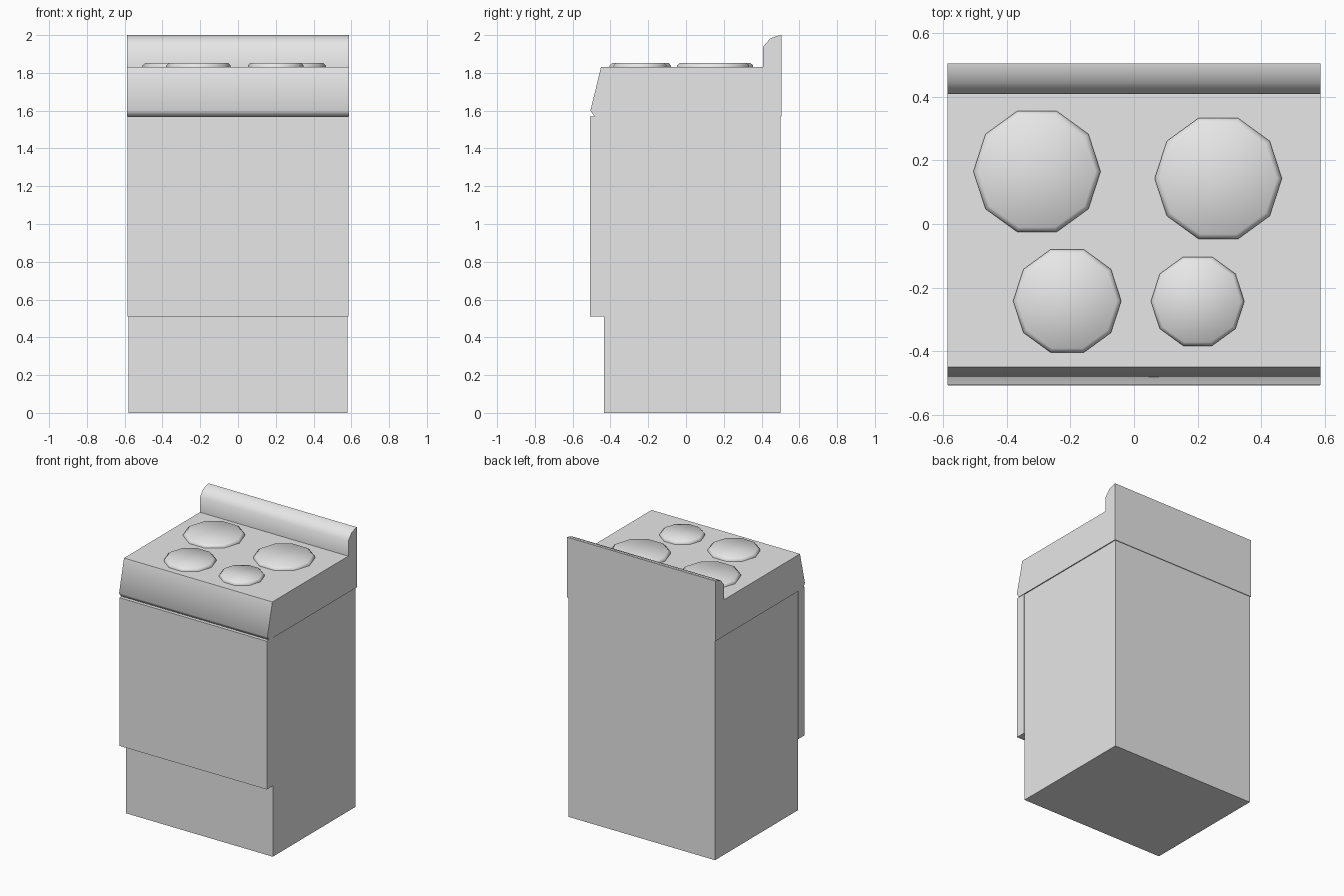
import bpy
import bmesh
import math

default = bpy.data.objects.get("Cube")
if default:
    bpy.data.objects.remove(default, do_unlink=True)

# One enamel colour for the whole cooker
enamel = bpy.data.materials.new("grey_enamel")
enamel.use_nodes = True
GREY = (0.8, 0.8, 0.8, 1)
enamel.diffuse_color = GREY
enamel.node_tree.nodes["Principled BSDF"].inputs["Base Color"].default_value = GREY


def finish(name, bm, smooth_angle=None):
    bmesh.ops.recalc_face_normals(bm, faces=bm.faces)
    mesh = bpy.data.meshes.new(name)
    bm.to_mesh(mesh)
    bm.free()
    mesh.materials.append(enamel)
    obj = bpy.data.objects.new(name, mesh)
    bpy.context.collection.objects.link(obj)
    if smooth_angle:
        bpy.ops.object.select_all(action='DESELECT')
        obj.select_set(True)
        bpy.context.view_layer.objects.active = obj
        bpy.ops.object.shade_smooth_by_angle(angle=math.radians(smooth_angle))
    return obj


def extrude_profile(name, profile, half_width, smooth_angle=None):
    """Sweep a side profile of (y, z) points across the width."""
    bm = bmesh.new()
    face = bm.faces.new([bm.verts.new((-half_width, y, z)) for y, z in profile])
    swept = bmesh.ops.extrude_face_region(bm, geom=[face])["geom"]
    verts = [v for v in swept if isinstance(v, bmesh.types.BMVert)]
    bmesh.ops.translate(bm, verts=verts, vec=(2 * half_width, 0, 0))
    return finish(name, bm, smooth_angle)


def box(name, half_width, y0, y1, z0, z1):
    return extrude_profile(name, [(y0, z0), (y1, z0), (y1, z1), (y0, z1)], half_width)


def burner(name, x, y, radius):
    """Ten-sided hotplate with a bevelled rim."""
    rings = [(1.0, 1.82), (1.0, 1.84), (0.92, 1.853)]
    bm = bmesh.new()
    loops = []
    for scale, z in rings:
        loops.append([bm.verts.new((x + radius * scale * math.cos(i * math.tau / 10),
                                    y + radius * scale * math.sin(i * math.tau / 10), z))
                      for i in range(10)])
    for low, high in zip(loops, loops[1:]):
        for i in range(10):
            j = (i + 1) % 10
            bm.faces.new((low[i], low[j], high[j], high[i]))
    bm.faces.new(loops[0][::-1])
    bm.faces.new(loops[-1])
    return finish(name, bm, 65)


# Cabinet and the overhanging oven door
box("cabinet", 0.58, -0.435, 0.5, 0, 1.57)
box("oven_door", 0.584, -0.508, -0.435, 0.51, 1.57)

# Hob top with sloping control panel and tucked-under lip
extrude_profile("hob_top", [(0.505, 1.57), (0.505, 1.83), (-0.45, 1.83),
                            (-0.506, 1.6), (-0.485, 1.57)], 0.587, 60)

# Rear splashback with a rounded front edge
extrude_profile("splashback", [(0.505, 1.825), (0.505, 2.0), (0.49, 1.998),
                               (0.445, 1.982), (0.408, 1.938), (0.408, 1.825)], 0.587, 60)

# Hotplates
burner("burner_rear_right", -0.305, 0.165, 0.2)
burner("burner_rear_left", 0.265, 0.143, 0.2)
burner("burner_front_right", -0.21, -0.242, 0.17)
burner("burner_front_left", 0.2, -0.243, 0.147)
